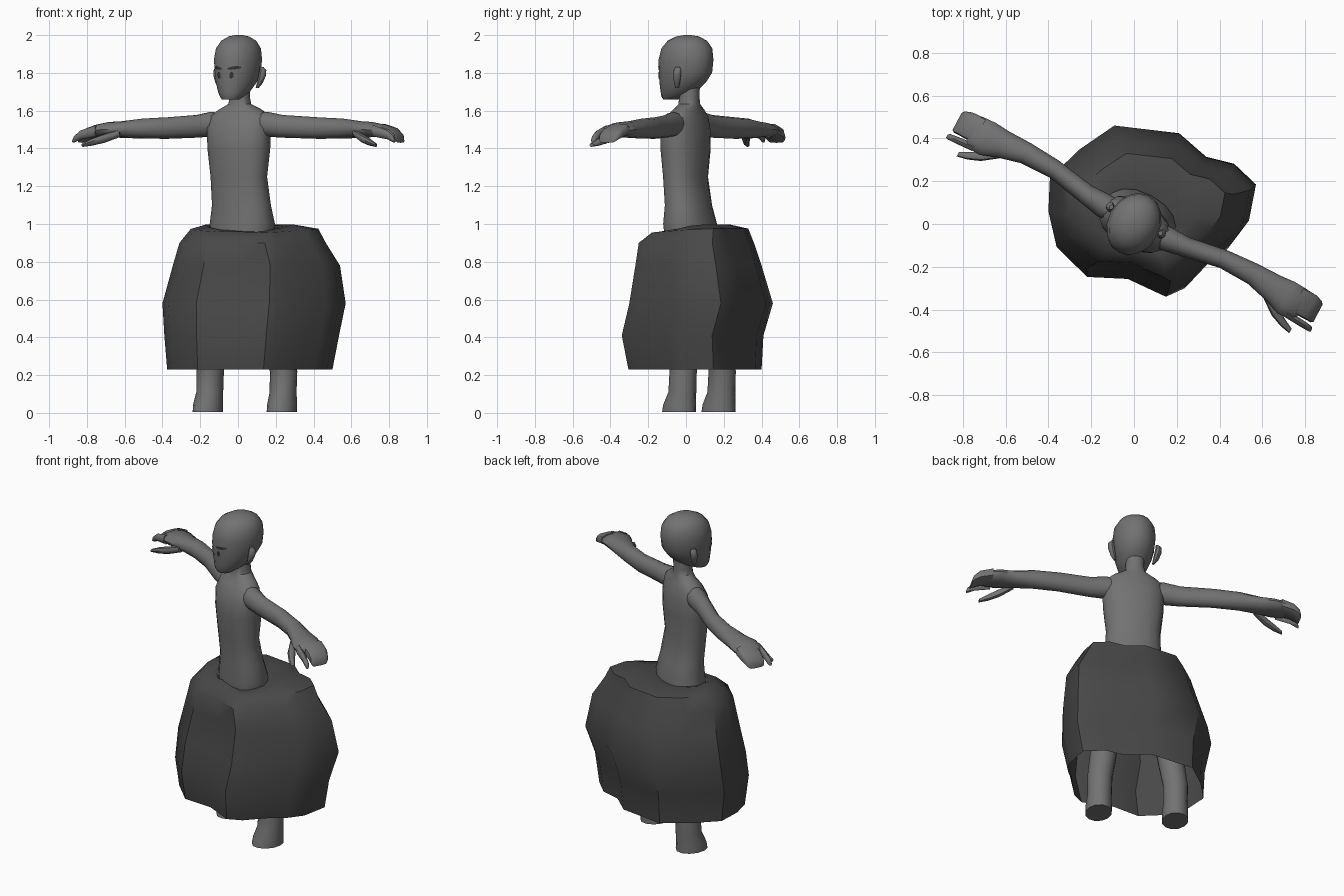
import bpy, bmesh, math
from mathutils import Matrix, Vector
from mathutils.bvhtree import BVHTree

TURN = Matrix.Rotation(math.radians(-28), 4, 'Z')   # the figure stands turned


def material(name, value):
    m = bpy.data.materials.new(name)
    m.diffuse_color = (value, value, value, 1)
    return m


SKIN = material("grey body", 0.17)
CLOTH = material("dark grey cloth", 0.065)
DARK = material("charcoal features", 0.035)


def finish(name, bm, mat, angle=45, turn=True):
    bmesh.ops.recalc_face_normals(bm, faces=bm.faces)
    me = bpy.data.meshes.new(name)
    bm.to_mesh(me)
    me.materials.append(mat)
    me.shade_smooth()
    me.set_sharp_from_angle(angle=math.radians(angle))
    ob = bpy.data.objects.new(name, me)
    bpy.context.collection.objects.link(ob)
    if turn:
        ob.matrix_world = TURN
    return ob


def loft(bm, rings, caps=True):
    loops = [[bm.verts.new(p) for p in r] for r in rings]
    n = len(loops[0])
    for a, b in zip(loops, loops[1:]):
        for i in range(n):
            j = (i + 1) % n
            bm.faces.new((a[i], a[j], b[j], b[i]))
    if caps:
        bm.faces.new(loops[0][::-1])
        bm.faces.new(loops[-1])


def ring(axis, x, y, z, a, b, n=16, power=1.0):
    """Rounded ring around the z or x axis; power < 1 makes it boxier."""
    pts = []
    for i in range(n):
        t = math.tau * i / n
        c, s = math.cos(t), math.sin(t)
        c = math.copysign(abs(c) ** power, c) * a
        s = math.copysign(abs(s) ** power, s) * b
        pts.append((x + c, y + s, z) if axis == 'z' else (x, y + c, z + s))
    return pts


def tube(name, axis, rows, mat=SKIN, n=16, power=1.0, side=1, angle=45):
    bm = bmesh.new()
    loft(bm, [ring(axis, *r, n=n, power=power) for r in rows])
    for v in bm.verts:
        v.co.x *= side
    return finish(name, bm, mat, angle)


# Torso and neck
tube("torso", 'z', [
    (0, .03, .78, .13, .09), (0, .03, .90, .17, .12), (.01, .03, 1.0, .18, .125),
    (.01, .02, 1.1, .164, .106), (.005, 0, 1.25, .158, .1), (.005, 0, 1.4, .175, .113),
    (.005, 0, 1.5, .18, .108), (.005, .01, 1.57, .17, .082), (.005, .018, 1.605, .125, .062),
    (0, .02, 1.635, .06, .056), (0, .02, 1.67, .053, .053), (0, .02, 1.75, .055, .055)],
    power=.9)

# Head
head = tube("head", 'z', [
    (0, -.085, 1.658, .045, .045), (0, -.07, 1.675, .062, .07), (0, -.045, 1.70, .082, .098),
    (0, -.02, 1.75, .104, .128), (0, -.003, 1.80, .116, .147), (0, 0, 1.87, .123, .151),
    (0, .005, 1.93, .115, .14), (0, .008, 1.97, .09, .108), (0, .01, 1.993, .052, .062),
    (0, .01, 2.0, .02, .02)])

# Eyes and brows: thin plates laid on the face
bm = bmesh.new()
bm.from_mesh(head.data)
face_tree = BVHTree.FromBMesh(bm)
bm.free()


def on_face(x, z):
    hit = face_tree.ray_cast(Vector((x, -1, z)), Vector((0, 1, 0)))[0]
    return (x, hit.y - .004, z)


def face_patch(name, pts, steps=4):
    bm = bmesh.new()
    (x0, z0, x1, z1, h) = pts
    rows = []
    for i in range(steps + 1):
        t = i / steps
        x, z = x0 + (x1 - x0) * t, z0 + (z1 - z0) * t
        half = h * (.45 + .55 * math.sin(math.pi * t))
        rows.append([bm.verts.new(on_face(x, z + k)) for k in (-half, half)])
    for a, b in zip(rows, rows[1:]):
        bm.faces.new((a[0], b[0], b[1], a[1]))
    finish(name, bm, DARK)


for side, label in ((1, "left"), (-1, "right")):
    face_patch(label + "_eye", (side * .026, 1.785, side * .048, 1.79, .019))
    face_patch(label + "_brow", (side * .018, 1.822, side * .08, 1.83, .009))

    # Ears
    tube(label + "_ear", 'z', [
        (.112, .005, 1.72, .008, .01), (.124, .012, 1.745, .016, .016),
        (.135, .018, 1.785, .02, .022), (.138, .022, 1.815, .017, .022),
        (.13, .02, 1.832, .01, .012)], n=8, side=side)

    # Arms running into broad palms
    tube(label + "_arm", 'x', [
        (.08, .01, 1.53, .05, .055), (.17, .01, 1.528, .058, .066), (.26, .018, 1.517, .048, .06),
        (.45, .052, 1.508, .045, .057), (.6, .055, 1.505, .052, .053),
        (.72, .04, 1.50, .068, .044), (.79, .03, 1.50, .084, .04),
        (.86, .03, 1.493, .08, .034), (.875, .03, 1.488, .06, .025)], n=12, side=side)

    # Curled finger block, separate first finger, thumb
    tube(label + "_fingers", 'x', [
        (.84, .046, 1.498, .064, .033), (.91, .044, 1.48, .062, .03),
        (.945, .038, 1.458, .056, .022), (.955, .035, 1.44, .045, .01)],
        n=12, power=.6, side=side)
    tube(label + "_first_finger", 'x', [
        (.83, -.036, 1.493, .018, .03), (.92, -.043, 1.472, .016, .024),
        (.955, -.046, 1.45, .014, .018), (.965, -.048, 1.438, .008, .008)], n=8, side=side)
    tube(label + "_thumb", 'x', [
        (.70, -.005, 1.482, .02, .02), (.77, -.05, 1.455, .026, .024),
        (.83, -.08, 1.435, .02, .02), (.88, -.098, 1.418, .012, .01)], n=8, side=side)

    # Legs with short feet
    tube(label + "_leg", 'z', [
        (.222, .077, .005, .076, .095), (.222, .08, .045, .076, .09), (.22, .095, .11, .07, .075),
        (.22, .1, .22, .073, .072), (.18, .08, .5, .08, .085),
        (.11, .04, .8, .085, .1), (.09, .03, .95, .07, .09)], n=12, side=side)

# Skirt: one irregular outline fitted to the extents of each level
outline = [(-.09, .468), (-.253, .351), (-.393, .21), (-.40, .047), (-.37, -.084),
           (-.22, -.234), (-.02, -.244), (.169, -.333), (.262, -.29), (.38, -.164),
           (.473, -.094), (.543, 0), (.576, .178), (.473, .28), (.342, .314), (.215, .43)]
levels = [  # z, x min, x max, y min, y max, drop at the front
    (.23, -.375, .50, -.305, .40, 0), (.41, -.39, .535, -.34, .41, 0),
    (.58, -.40, .57, -.30, .46, 0), (.78, -.345, .54, -.268, .40, 0),
    (.90, -.31, .465, -.25, .36, 0), (.975, -.25, .425, -.18, .33, .02),
    (.998, -.17, .29, -.12, .23, .04), (.975, -.12, .14, -.08, .12, .05)]
rings = []
for z, x0, x1, y0, y1, drop in levels:
    r = []
    for x, y in outline:
        u, v = (x + .40) / .976, (y + .333) / .801
        r.append((x0 + (x1 - x0) * u, y0 + (y1 - y0) * v, z - drop * max(0, 1 - 2 * v)))
    rings.append(r)
bm = bmesh.new()
loft(bm, rings, caps=False)
finish("skirt", bm, CLOTH, 40, turn=False)
